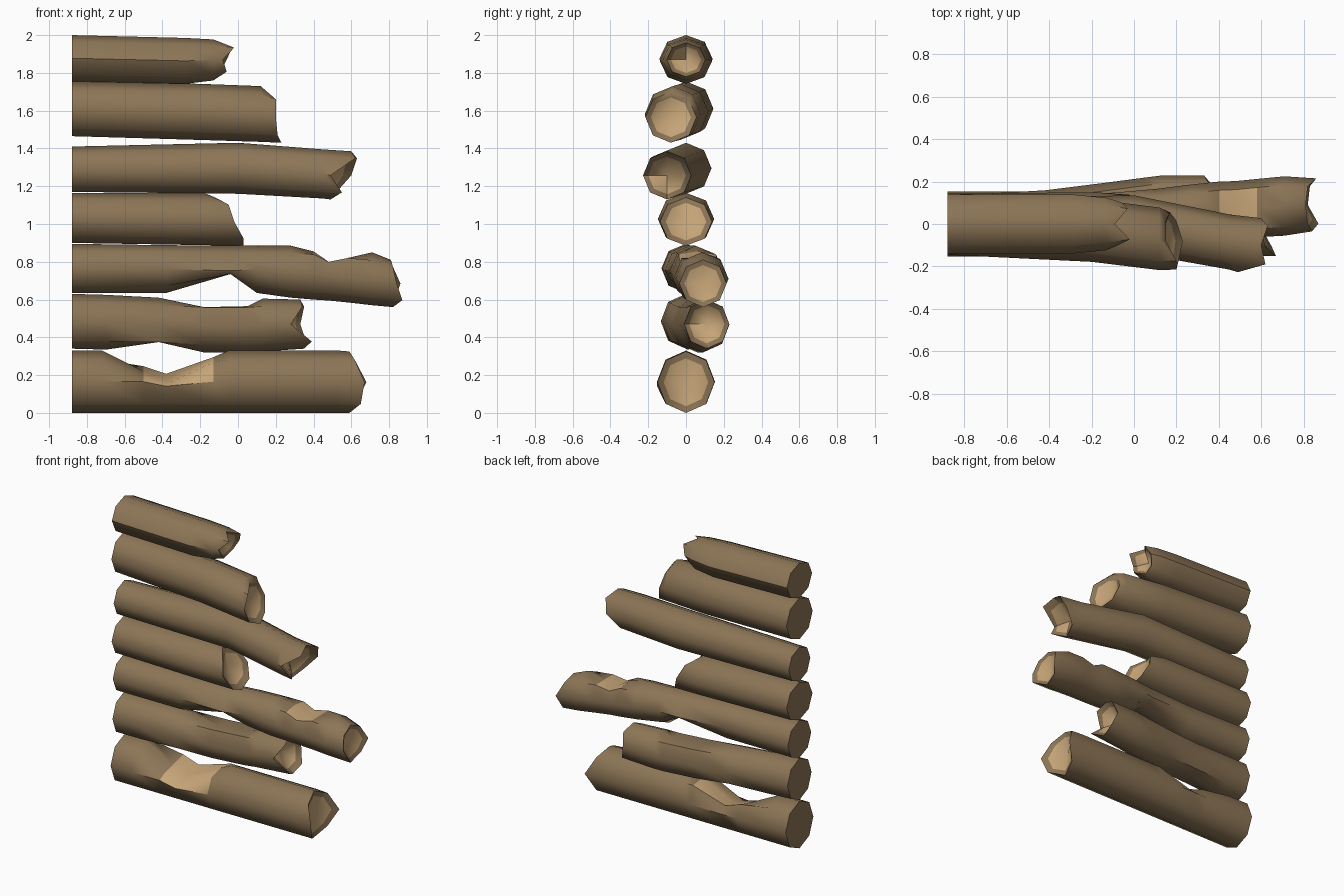
import bpy, bmesh, math

if "Cube" in bpy.data.objects:
    bpy.data.objects.remove(bpy.data.objects["Cube"])

def mat(name, c):
    m = bpy.data.materials.new(name)
    m.diffuse_color = (*c, 1)
    m.use_nodes = True
    m.node_tree.nodes["Principled BSDF"].inputs["Base Color"].default_value = m.diffuse_color
    return m

BARK = mat("bark brown", (0.262, 0.178, 0.093))
WOOD = mat("bare wood", (0.565, 0.376, 0.188))
N = 8
LO, HI = -9, 9

def log(name, sections, end, wide=1.0, slope=0.0, dent=0.06):
    """Loft of 8-sided rings (x, y, bottom, top[, cut_low, cut_high]); cuts make chopped notches.
    'end' = x of the splintered rim, from top vertex round by the front."""
    bm = bmesh.new()
    rings = []
    for k, s in enumerate(sections):
        x, y, lo, hi, cl, ch = (tuple(s) + (LO, HI))[:6] if len(s) == 4 else s
        ring, mid, h = [], (lo + hi) / 2, (hi - lo) / 2
        for i in range(N):
            a = math.tau * i / N
            yy, z = y - math.sin(a) * h * wide, mid + math.cos(a) * h
            top, bot = ch + slope * (yy - y), cl
            cut = z > top or z < bot
            z = max(min(z, top), bot)
            xx = end[i] if k == len(sections) - 1 else x
            ring.append((bm.verts.new((xx, yy, z)), cut))
        rings.append(ring)
    for r0, r1 in zip(rings, rings[1:]):
        for i in range(N):
            q = [r0[i], r0[(i + 1) % N], r1[(i + 1) % N], r1[i]]
            f = bm.faces.new([v for v, _ in q])
            f.material_index = int(sum(c for _, c in q) >= 3)
    bm.faces.new([v for v, _ in rings[0]])
    # splintered end: bark rim, then recessed bare wood
    rim = [v for v, _ in rings[-1]]
    cen = sum((v.co for v in rim), rim[0].co * 0) / N
    inner = []
    for v in rim:
        p = cen.lerp(v.co, 0.78)
        p.x = v.co.x * 0.6 + cen.x * 0.4 - dent * 0.3
        inner.append(bm.verts.new(p))
    c = bm.verts.new((cen.x - dent, cen.y, cen.z))
    for i in range(N):
        j = (i + 1) % N
        bm.faces.new((rim[i], rim[j], inner[j], inner[i]))
        bm.faces.new((inner[i], inner[j], c)).material_index = 1
    bmesh.ops.recalc_face_normals(bm, faces=bm.faces)
    me = bpy.data.meshes.new(name)
    bm.to_mesh(me)
    bm.free()
    me.materials.append(BARK)
    me.materials.append(WOOD)
    ob = bpy.data.objects.new(name, me)
    bpy.context.collection.objects.link(ob)
    bpy.ops.object.select_all(action='DESELECT')
    ob.select_set(True)
    bpy.context.view_layer.objects.active = ob
    bpy.ops.object.shade_smooth_by_angle(angle=math.radians(50))

L = -0.88
log("log_1_top", [(L, 0, 1.755, 2.0), (-.28, 0, 1.742, 1.985), (-.13, 0, 1.76, 1.977), (0, 0, 1.78, 1.96)],
    [-.09, -.02, -.08, -.06, -.10, -.09, -.06, -.03], 1.14)
log("log_2", [(L, 0, 1.465, 1.755), (-.2, -.03, 1.445, 1.742), (.12, -.07, 1.435, 1.73), (.2, -.08, 1.43, 1.70)],
    [.15, .20, .20, .21, .23, .20, .17, .15], 1.0)
log("log_3", [(L, 0, 1.17, 1.41), (0, 0, 1.16, 1.43), (.45, -.085, 1.135, 1.395), (.5, -.1, 1.13, 1.385)],
    [.60, .62, .49, .55, .49, .52, .60, .63], 1.0, dent=.1)
log("log_4", [(L, 0, .90, 1.165), (-.18, 0, .888, 1.165), (0, 0, .885, 1.14)],
    [-.12, -.05, -.02, .03, .03, .02, -.02, -.06], 1.08)
log("log_5", [(L, 0, .635, .895), (-.38, 0, .635, .888), (-.04, .02, .62, .885, .735, HI),
              (.10, .04, .635, .885), (.28, .05, .61, .885), (.40, .06, .60, .88, LO, .855),
              (.48, .065, .595, .87, LO, .80), (.58, .075, .585, .86, LO, .82),
              (.71, .085, .57, .85), (.8, .09, .56, .81)],
    [.81, .82, .84, .87, .82, .83, .86, .82], 1.0, dent=.05)
log("log_6", [(L, 0, .34, .63), (-.7, .01, .335, .625), (-.42, .03, .33, .61, .375, HI),
              (-.18, .06, .32, .60, LO, .56), (.05, .09, .32, .60, LO, .565),
              (.13, .1, .325, .605), (.3, .11, .34, .60)],
    [.33, .34, .28, .39, .35, .36, .33, .35], .92, dent=.1)
log("log_7_bottom", [(L, 0, 0, .33), (-.72, 0, 0, .33), (-.5, 0, 0, .33, LO, .22), (-.38, 0, 0, .33, LO, .18),
                     (-.13, 0, 0, .33, LO, .295), (-.05, 0, 0, .33), (.53, 0, 0, .33), (.6, 0, 0, .325)],
    [.59, .62, .67, .65, .59, .62, .68, .62], .93, slope=.25)
